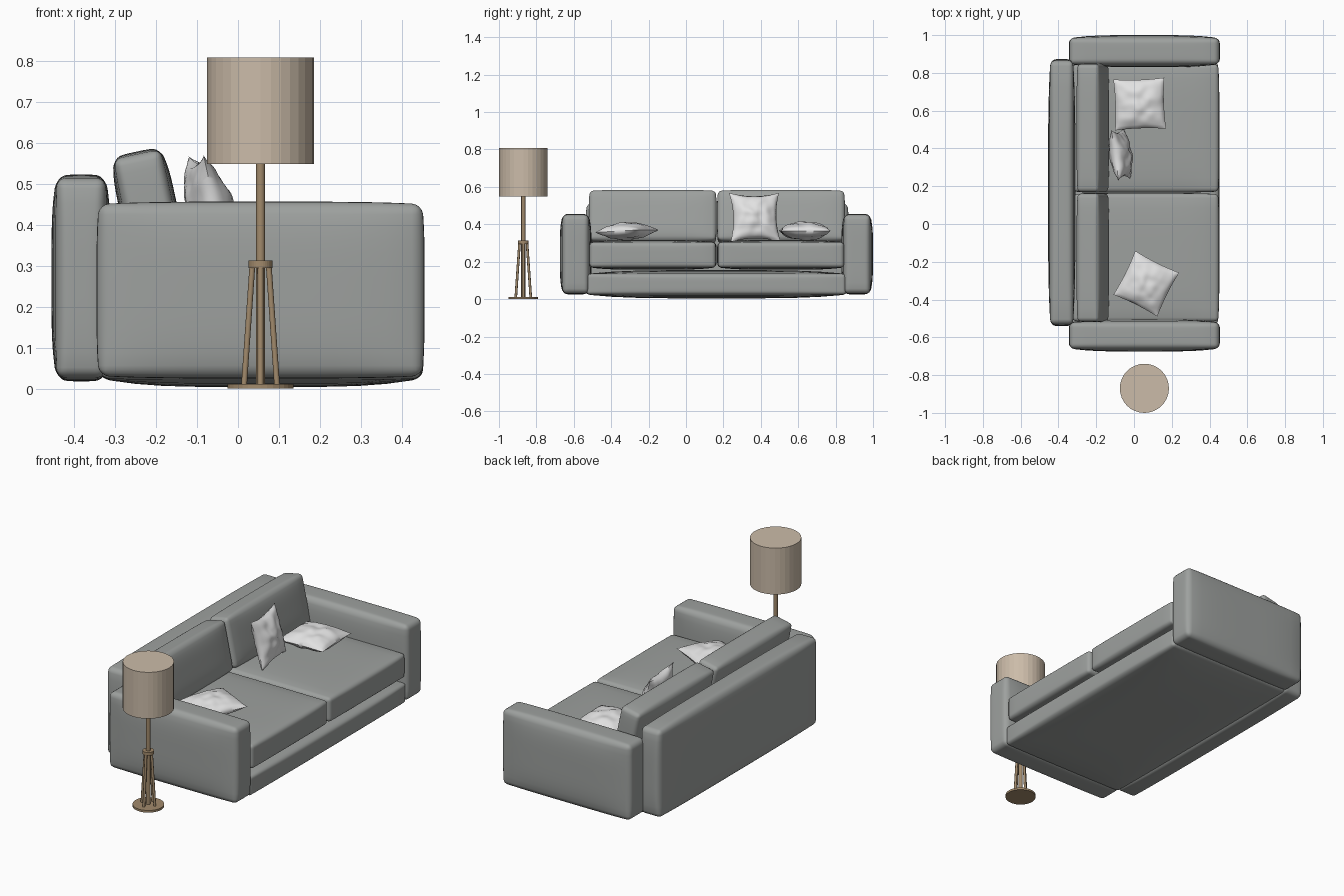
import bpy, bmesh, math
from mathutils import Vector, Matrix, Euler, noise

if "Cube" in bpy.data.objects:
    bpy.data.objects.remove(bpy.data.objects["Cube"])


def material(name, rgb):
    m = bpy.data.materials.new(name)
    m.diffuse_color = (*rgb, 1)
    m.use_nodes = True
    m.node_tree.nodes["Principled BSDF"].inputs["Base Color"].default_value = m.diffuse_color
    return m


GREY = material("grey fabric", (0.34, 0.355, 0.345))
WHITE = material("white linen", (0.76, 0.76, 0.76))
SHADE = material("beige shade", (0.60, 0.50, 0.395))
WOOD = material("light wood", (0.36, 0.255, 0.15))


def finish(bm, name, mat, smooth=None):
    bmesh.ops.recalc_face_normals(bm, faces=bm.faces)
    me = bpy.data.meshes.new(name)
    bm.to_mesh(me)
    bm.free()
    me.materials.append(mat)
    ob = bpy.data.objects.new(name, me)
    bpy.context.collection.objects.link(ob)
    if smooth:
        bpy.ops.object.select_all(action='DESELECT')
        ob.select_set(True)
        bpy.context.view_layer.objects.active = ob
        bpy.ops.object.shade_smooth_by_angle(angle=math.radians(smooth))
    return ob


def soft_box(name, lo, hi, bulge=(0.01, 0.01, 0.01), r=0.02, tilt=0):
    """Upholstered block: rounded edges, every face puffed outwards."""
    lo, hi = Vector(lo), Vector(hi)
    h = (hi - lo) / 2
    bm = bmesh.new()
    bmesh.ops.create_cube(bm, size=2)
    for v in bm.verts:
        v.co = Vector([c * s for c, s in zip(v.co, h)])
    bmesh.ops.bevel(bm, geom=bm.edges[:], offset=r, segments=4, profile=0.5, affect='EDGES')
    long_edges = [e for e in bm.edges if e.calc_length() > 2 * r]
    bmesh.ops.subdivide_edges(bm, edges=long_edges, cuts=11, use_grid_fill=True)
    for v in bm.verts:
        n = [max(-1, min(1, c / s)) for c, s in zip(v.co, h)]
        f = [1 - c ** 4 for c in n]
        for i in range(3):
            full = f[(i + 1) % 3] * f[(i + 2) % 3]
            v.co[i] -= n[i] * bulge[i] * (1 - full)
    bm.transform(Matrix.Translation((lo + hi) / 2) @ Matrix.Rotation(tilt, 4, 'Y'))
    return finish(bm, name, GREY, 50)


def pillow(name, loc, rot, half, thick, pinch, seed):
    """Throw pillow: two puffed sheets joined at a pinched seam."""
    bm = bmesh.new()
    for side in (1, -1):
        made = bmesh.ops.create_grid(bm, x_segments=28, y_segments=28, size=1)
        for v in made["verts"]:
            u, w = v.co.x, v.co.y
            puff = max(0, (1 - u * u) * (1 - w * w))
            wrinkle = noise.noise(Vector((u * 2.5, w * 2.5, seed + side))) * 0.22
            v.co = (half * u * (1 - pinch * (1 - w * w)),
                    half * w * (1 - pinch * (1 - u * u)),
                    side * thick * puff ** 0.55 * (1 + wrinkle))
    bmesh.ops.remove_doubles(bm, verts=bm.verts, dist=1e-4)
    rot = Euler([math.radians(a) for a in rot]).to_matrix().to_4x4()
    bm.transform(Matrix.Translation(loc) @ rot)
    return finish(bm, name, WHITE, 60)


def rod(name, a, b, radius, mat, sides=32, smooth=None):
    """Cylinder between two points."""
    a, b = Vector(a), Vector(b)
    d = b - a
    bm = bmesh.new()
    bmesh.ops.create_cone(bm, cap_ends=True, segments=sides, radius1=radius,
                          radius2=radius, depth=d.length)
    bm.transform(Matrix.Translation((a + b) / 2) @ d.to_track_quat('Z', 'Y').to_matrix().to_4x4())
    return finish(bm, name, mat, smooth)


# Sofa frame
soft_box("base", (-0.34, -0.54, 0.004), (0.452, 0.865, 0.155), (0.008, 0.01, 0.02), 0.02)
soft_box("backrest", (-0.455, -0.54, 0.018), (-0.31, 0.873, 0.522), (0.012, 0.012, 0.01), 0.025)
soft_box("near_arm", (-0.345, -0.675, 0.025), (0.455, -0.505, 0.456), (0.006, 0.016, 0.006), 0.026)
soft_box("far_arm", (-0.345, 0.83, 0.025), (0.455, 1.0, 0.456), (0.006, 0.016, 0.006), 0.026)

# Seat and back cushions, one pair per half
for side, y0, y1 in (("near", -0.52, 0.164), ("far", 0.166, 0.85)):
    soft_box(side + "_seat_cushion", (-0.33, y0, 0.157), (0.452, y1, 0.316),
             (0.006, 0.006, 0.012), 0.02)
    soft_box(side + "_back_cushion", (-0.288, y0, 0.295), (-0.148, y1, 0.581),
             (0.012, 0.006, 0.008), 0.02, math.radians(-12))

# Throw pillows
pillow("far_flat_pillow", (0.03, 0.635, 0.365), (0, 0, 2), 0.135, 0.047, 0.05, 1)
pillow("standing_pillow", (-0.07, 0.368, 0.437), (0, 76, 8), 0.135, 0.055, 0.14, 5)
pillow("near_flat_pillow", (0.065, -0.316, 0.363), (3, 0, -26.5), 0.13, 0.046, 0.05, 9)

# Floor lamp
X, Y = 0.055, -0.87
rod("lamp_base", (X, Y, 0), (X, Y, 0.012), 0.08, WOOD)
rod("lamp_pole", (X, Y, 0.01), (X, Y, 0.56), 0.011, WOOD, 16, 40)
rod("lamp_collar", (X, Y, 0.294), (X, Y, 0.312), 0.029, WOOD)
rod("lamp_shade", (X, Y, 0.548), (X, Y, 0.807), 0.13, SHADE)
for i in range(4):
    dx, dy = [(1, 0), (0, 1), (-1, 0), (0, -1)][i]
    rod(f"lamp_leg_{i + 1}", (X + 0.04 * dx, Y + 0.04 * dy, 0.01),
        (X + 0.02 * dx, Y + 0.02 * dy, 0.30), 0.007, WOOD, 12, 40)
